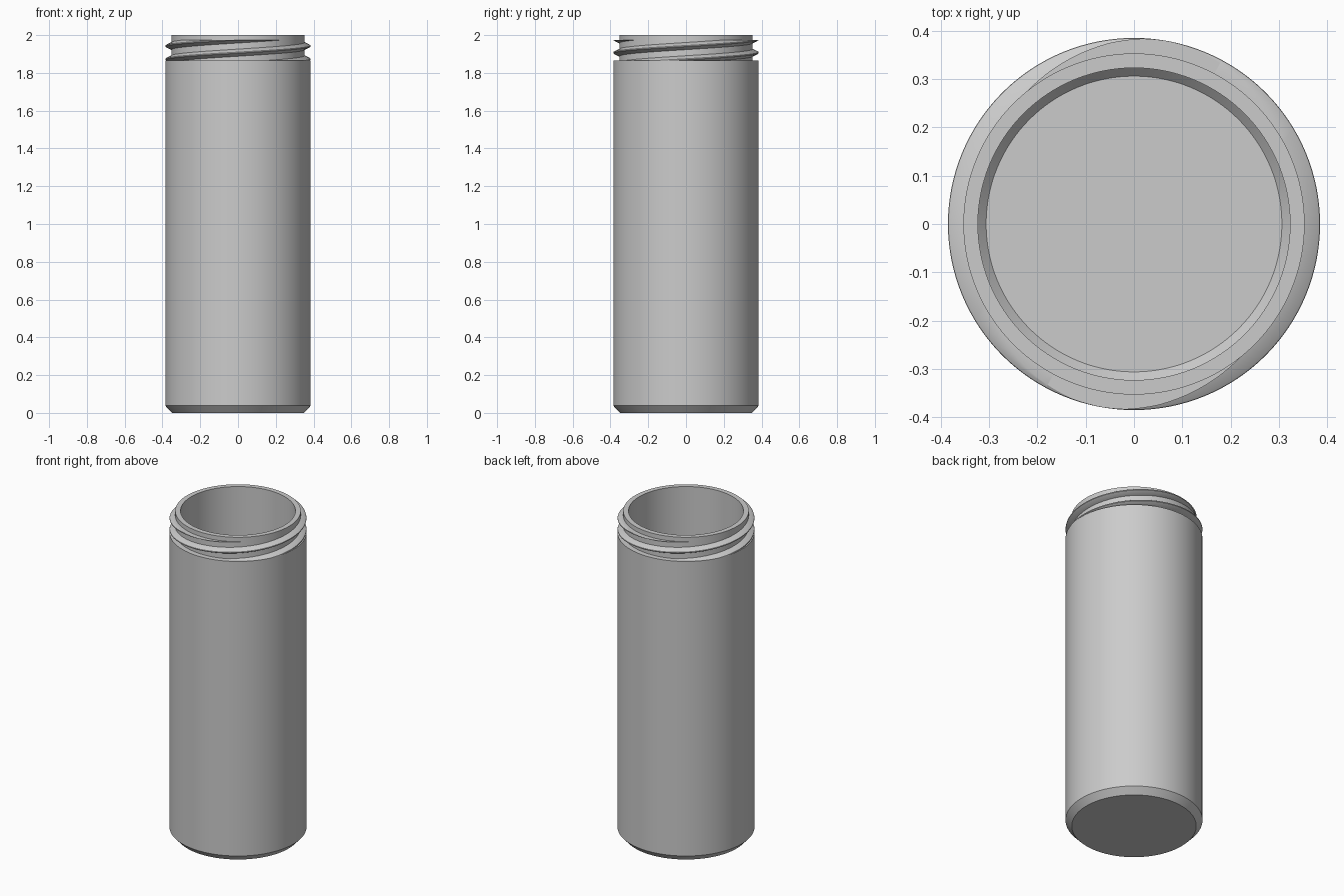
import bpy, bmesh
from math import pi, sin, cos, radians
from mathutils import Vector

cube = bpy.data.objects.get("Cube")
if cube:
    bpy.data.objects.remove(cube, do_unlink=True)

SEGMENTS = 128
SHOULDER_Z, THREAD_TOP = 1.865, 1.973
NECK_R, BODY_R = 0.353, 0.385

grey = bpy.data.materials.new("light_grey")
grey.use_nodes = True
colour = (0.6, 0.6, 0.6, 1)
grey.diffuse_color = colour
grey.node_tree.nodes["Principled BSDF"].inputs["Base Color"].default_value = colour


def finish(bm, name):
    bmesh.ops.recalc_face_normals(bm, faces=bm.faces)
    mesh = bpy.data.meshes.new(name)
    bm.to_mesh(mesh)
    bm.free()
    mesh.materials.append(grey)
    obj = bpy.data.objects.new(name, mesh)
    bpy.context.collection.objects.link(obj)
    bpy.ops.object.select_all(action='DESELECT')
    obj.select_set(True)
    bpy.context.view_layer.objects.active = obj
    bpy.ops.object.shade_smooth_by_angle(angle=radians(28))
    return obj


# Hollow container: one lathed profile, outside then inside
def container():
    profile = [(0, 0), (0.35, 0), (BODY_R, 0.038), (BODY_R, SHOULDER_Z),
               (NECK_R, SHOULDER_Z), (NECK_R, 2), (0.323, 2),
               (0.323, 0.078), (0.306, 0.06), (0, 0.06)]
    bm = bmesh.new()
    verts = [bm.verts.new((r, 0, z)) for r, z in profile]
    edges = [bm.edges.new(pair) for pair in zip(verts, verts[1:])]
    bmesh.ops.spin(bm, geom=verts + edges, cent=(0, 0, 0), axis=(0, 0, 1),
                   angle=2 * pi, steps=SEGMENTS, use_duplicate=False)
    bmesh.ops.remove_doubles(bm, verts=bm.verts, dist=0.0001)
    finish(bm, "container_body")


# Helical ridge, trimmed flat at the shoulder and near the rim
def thread(name, turn):
    section = [(-0.02, -0.004), (-0.019, 0), (-0.007, 0.025), (-0.003, 0.031),
               (0, 0.032), (0.003, 0.031), (0.007, 0.025), (0.019, 0),
               (0.02, -0.004)]
    rise = 0.07 / pi
    bm = bmesh.new()
    rings = []
    first, last = int(SEGMENTS * -0.25), int(SEGMENTS * 1.05)
    for i in range(first, last):
        a = 2 * pi * i / SEGMENTS
        z = 1.942 + (a - pi) * rise
        rings.append([bm.verts.new(((NECK_R + h) * cos(a + turn),
                                    (NECK_R + h) * sin(a + turn), z + dz))
                      for dz, h in section])
    n = len(section)
    for lower, upper in zip(rings, rings[1:]):
        for k in range(n):
            m = (k + 1) % n
            bm.faces.new((lower[k], lower[m], upper[m], upper[k]))
    for z, side in ((SHOULDER_Z, -1), (THREAD_TOP, 1)):
        cut = bmesh.ops.bisect_plane(
            bm, geom=bm.verts[:] + bm.edges[:] + bm.faces[:],
            plane_co=Vector((0, 0, z)), plane_no=Vector((0, 0, side)),
            clear_outer=True)
        rim = [e for e in cut["geom_cut"] if isinstance(e, bmesh.types.BMEdge)]
        bmesh.ops.triangle_fill(bm, edges=rim, use_beauty=True)
    finish(bm, name)


container()
thread("screw_thread_a", 0)
thread("screw_thread_b", pi)
